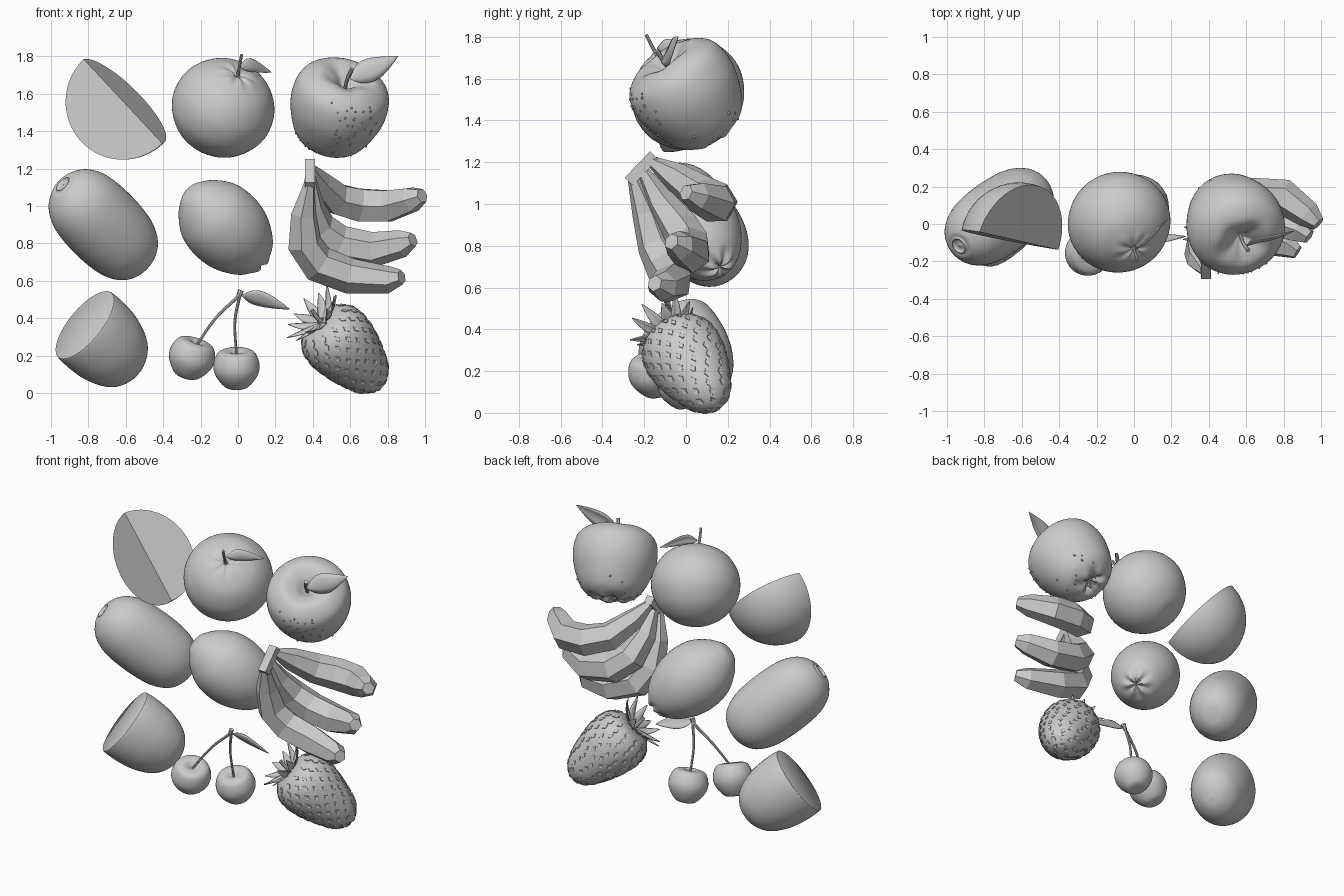
import bpy, bmesh, random
from math import pi, sin, cos, radians
from mathutils import Vector, Matrix

if "Cube" in bpy.data.objects:
    bpy.data.objects.remove(bpy.data.objects["Cube"])

random.seed(4)
V = Vector


def spline(pts, n=5):
    """Catmull-Rom through the points."""
    p = [V(q) for q in pts]
    p = [p[0] * 2 - p[1]] + p + [p[-1] * 2 - p[-2]]
    out = []
    for i in range(1, len(p) - 2):
        a, b, c, d = p[i - 1:i + 3]
        for k in range(n):
            t = k / n
            out.append(0.5 * (2 * b + (c - a) * t + (2 * a - 5 * b + 4 * c - d) * t * t
                              + (3 * b - a - 3 * c + d) * t ** 3))
    return out + [p[-2]]


def make(name, parts, smooth=40, thick=0):
    """One object from (verts, faces) pieces; smooth=0 keeps flat faces."""
    vs, fs = [], []
    for v, f in parts:
        fs += [[i + len(vs) for i in q] for q in f]
        vs += v
    me = bpy.data.meshes.new(name)
    me.from_pydata([tuple(v) for v in vs], [], fs)
    bm = bmesh.new()
    bm.from_mesh(me)
    bmesh.ops.remove_doubles(bm, verts=bm.verts, dist=0.0003)
    bmesh.ops.recalc_face_normals(bm, faces=bm.faces)
    bm.to_mesh(me)
    bm.free()
    if smooth:
        me.polygons.foreach_set("use_smooth", [True] * len(me.polygons))
        me.set_sharp_from_angle(angle=radians(smooth))
    ob = bpy.data.objects.new(name, me)
    bpy.context.collection.objects.link(ob)
    if thick:
        ob.modifiers.new("thickness", 'SOLIDIFY').thickness = thick
    return ob


def skin(rings, closed=True, caps=True):
    n = len(rings[0])
    vs = [v for r in rings for v in r]
    fs = [[i * n + j, i * n + (j + 1) % n, (i + 1) * n + (j + 1) % n, (i + 1) * n + j]
          for i in range(len(rings) - 1) for j in range(n if closed else n - 1)]
    if closed and caps:
        fs += [list(range(n)), list(range(len(vs) - n, len(vs)))]
    return vs, fs


def frame(origin, axis):
    return Matrix.Translation(origin) @ V(axis).to_track_quat('Z', 'Y').to_matrix().to_4x4()


def lathe(prof, origin, axis, segs=48, lobes=(), flat_cap=False, squash=1):
    """Revolve (r, h) about the axis; lobes = (end sign, count, depth, reach)."""
    m = frame(origin, axis)
    pts = spline(prof)
    if flat_cap:
        pts.append(V((0, prof[-1][1])))
    rings = []
    for p in pts:
        r = max(p[0], 0)
        ring = []
        for j in range(segs):
            a, h = 2 * pi * j / segs, p[1]
            for sign, count, depth, reach in lobes:
                x = r / reach
                if x < 1 and h * sign > 0:
                    h += depth * sign * 4 * x * (1 - x) * cos(count * a)
            ring.append(m @ V((r * cos(a) * squash, r * sin(a), h)))
        rings.append(ring)
    return skin(rings, caps=False)


def tube(pts, radii, sides=8):
    p = [V(q) for q in pts]
    ref = (p[len(p) // 2] - p[0]).cross(p[-1] - p[len(p) // 2])
    if ref.length < 1e-5:
        ref = V((1, 0.1, 0))
    rings = []
    for i, c in enumerate(p):
        t = (p[min(i + 1, len(p) - 1)] - p[max(i - 1, 0)]).normalized()
        u = t.cross(ref).normalized()
        w = t.cross(u)
        rings.append([c + radii[i] * (u * cos(2 * pi * (j + .5) / sides) + w * sin(2 * pi * (j + .5) / sides))
                      for j in range(sides)])
    return skin(rings)


def stem(pts, r0, r1):
    p = spline(pts, 4)
    n = len(p) - 1
    return tube(p, [r0 + (r1 - r0) * i / n for i in range(n + 1)])


def leaf(pts, half, side):
    """Pointed blade along a spine, edges folded up a little."""
    p = spline(pts, 4)
    side, n = V(side).normalized(), len(p) - 1
    up = side.cross(p[-1] - p[0]).normalized()
    rows = []
    for i, c in enumerate(p):
        w = half * (0.03 + sin(pi * (i / n) ** 0.9))
        rows.append([c + side * w * k + up * w * 0.25 * abs(k) for k in (-1, -.5, 0, .5, 1)])
    return skin(rows, closed=False)


# Citrus wedge: two half-disc cuts sharing a straight edge
M, R = V((-.615, -.09, 1.56)), .312
e = V((.42, -.095, -.45)).normalized()
d1, d2 = V((-.26, .04, -.23)), V((.1, .31, .03))
u = (d1 - e * d1.dot(e)).normalized()
d2 = (d2 - e * d2.dot(e)).normalized()
v = (d2 - u * d2.dot(u)).normalized()
sweep = u.angle(d2)
rows = [[M + R * (cos(pi * j / 32) * e + sin(pi * j / 32) * (cos(sweep * i / 16) * u + sin(sweep * i / 16) * v))
         for j in range(33)] for i in range(17)]
wv, wf = skin(rows, closed=False)
wf += [list(range(33)), list(range(16 * 33, 17 * 33))]
make("citrus_wedge", [(wv, wf)], 35)

# Orange
make("orange", [lathe([(0, -.255), (.1, -.243), (.2, -.178), (.262, -.08), (.276, .01), (.255, .1), (.19, .188),
                       (.1, .237), (.04, .243), (0, .228)], (-.08, .01, 1.525), (.33, -.59, .73), 64,
                      [(1, 7, .004, .12)])])
make("orange_stem", [stem([(-.002, -.125, 1.69), (.008, -.16, 1.75), (.02, -.19, 1.81)], .009, .008)])
make("orange_leaf", [leaf([(.01, -.14, 1.745), (.08, -.09, 1.755), (.18, .025, 1.715)], .036, (-.1, .1, 1))], 60, .004)

# Apple
A = V((.533, .01, 1.525))
apple = make("apple", [lathe([(0, -.2), (.04, -.222), (.1, -.243), (.185, -.19), (.245, -.06), (.262, .05), (.238, .15),
                              (.155, .208), (.075, .185), (.025, .14), (0, .12)], A, (.25, -.55, .8), 64,
                             [(-1, 5, .01, .14), (1, 5, .004, .2)])])
make("apple_stem", [stem([(.57, -.06, 1.62), (.585, -.105, 1.68), (.61, -.14, 1.735)], .009, .012)])
make("apple_leaf", [leaf([(.60, -.12, 1.68), (.67, -.1, 1.715), (.76, -.08, 1.75), (.855, -.04, 1.80)],
                         .062, (-.35, .1, .9))], 60, .004)

# Apple speckles, mostly round the base and down the front right
axis = V((.25, -.55, .8)).normalized()
low, stripe = [], []
for p in apple.data.vertices:
    h = (p.co - A).dot(axis)
    if -.235 < h < -.12:
        low.append(p.co)
    elif .5 < p.co.x < .74 and p.co.y < -.12 and -.13 < h < .17:
        stripe.append(p.co)
speckles = []
for c in random.sample(low, 60) + random.sample(stripe, 28):
    r = random.uniform(.004, .009)
    speckles.append(lathe([(0, -r), (r * .8, -r * .6), (r * .8, r * .6), (0, r)], c, axis, 6))
make("apple_speckles", speckles)

# Whole kiwi, half kiwi, lemon
make("kiwi", [lathe([(0, -.345), (.08, -.335), (.155, -.28), (.203, -.17), (.218, 0), (.205, .17), (.16, .275),
                     (.09, .332), (.055, .338), (.045, .346), (.032, .334), (.012, .334), (0, .34)],
                    (-.72, .04, .90), (-.62, -.45, .62), squash=.93)])
make("half_kiwi", [lathe([(0, -.415), (.085, -.398), (.165, -.335), (.215, -.22), (.232, -.1), (.23, -.012), (.222, 0)],
                         (-.82, -.05, .365), (-.64, -.42, .58), flat_cap=True, squash=.85)], 40)
make("lemon", [lathe([(0, -.292), (.03, -.305), (.07, -.294), (.14, -.235), (.2, -.12), (.22, 0), (.202, .12),
                      (.145, .215), (.085, .272), (.05, .292), (0, .299)], (-.07, .03, .89), (-.62, -.44, .63), 60,
                     [(-1, 6, .01, .11)])])

# Bananas: faceted hexagonal tubes hanging from one stalk
bananas = [
    [(.39, -.16, 1.2), (.43, -.05, 1.13), (.52, .08, 1.04), (.65, .15, 1.005), (.80, .145, 1.0), (.93, .05, 1.035),
     (.985, 0, 1.055)],
    [(.385, -.205, 1.155), (.39, -.12, 1.01), (.43, -.03, .885), (.54, .02, .80), (.72, .025, .765), (.88, -.03, .80),
     (.935, -.07, .82)],
    [(.38, -.25, 1.12), (.35, -.19, .96), (.355, -.14, .80), (.43, -.09, .69), (.60, -.065, .625), (.81, -.11, .605),
     (.875, -.15, .62)]]
for i, path in enumerate(bananas):
    make(f"banana_{i + 1}", [tube(path, [.03, .07, .094, .1, .096, .073, .04], 6)], 0)
bpy.ops.mesh.primitive_cube_add(size=1, location=(.385, -.213, 1.17), rotation=(radians(-44), 0, 0))
stalk = bpy.context.object
stalk.name = "banana_stalk"
stalk.scale = (.055, .055, .175)

# Cherries with joined stems and a leaf
cherry = [(0, -.108), (.06, -.1), (.11, -.04), (.124, .02), (.1, .085), (.055, .1), (.018, .085), (0, .07)]
joint = (.01, -.085, .525)
for i, (c, ax, base, mid) in enumerate([
        ((-.25, -.15, .185), (.3, -.25, .9), (-.222, -.17, .255), (-.12, -.12, .40)),
        ((-.008, -.01, .13), (0, -.3, .95), (-.008, -.035, .205), (-.017, -.06, .38))]):
    make(f"cherry_{i + 1}", [lathe(cherry, c, ax, 32)])
    make(f"cherry_stem_{i + 1}", [stem([base, mid, joint], .007, .009)])
make("cherry_joint", [stem([(.002, -.085, .51), (.008, -.09, .53), (.016, -.09, .55)], .013, .016)])
make("cherry_leaf", [leaf([(.02, -.09, .525), (.12, -.085, .5), (.275, -.065, .45)], .045, (.3, -.5, .8))], 60, .004)

# Strawberry body
B, ax = V((.45, -.07, .375)), V((-.61, -.42, .67)).normalized()
body = [(0, -.51), (.055, -.492), (.115, -.43), (.165, -.3), (.193, -.17), (.183, -.065), (.12, 0), (0, .01)]
make("strawberry", [lathe(body, B, ax)])

# Seeds: raised diamonds in staggered rows
m, prof = frame(B, ax), spline(body, 20)
seeds, travel, row = [], 0, 0
for i in range(1, len(prof) - 1):
    travel += (prof[i] - prof[i - 1]).length
    if travel < .046 * (row + .8) or prof[i][1] > -.01:
        continue
    row += 1
    r, h = prof[i]
    t = (prof[i + 1] - prof[i - 1]).normalized()
    count = max(4, round(2 * pi * r / .075))
    for k in range(count):
        a = 2 * pi * (k + row % 2 / 2) / count
        out, tang = V((cos(a), sin(a), 0)), V((-sin(a), cos(a), 0))
        along = out * t[0] + V((0, 0, t[1]))
        nrm = out * t[1] - V((0, 0, t[0]))
        c = out * r + V((0, 0, h))
        rim = [along * .022, tang * .014, along * -.022, tang * -.014]
        sets = [[c + q * s + nrm * z for q in rim] for s, z in ((1, -.004), (.95, .003), (.6, .001))]
        seeds.append(skin([[m @ q for q in ring] for ring in sets]))
make("strawberry_seeds", seeds, 0)

# Strawberry leafy cap and stem
cap = []
for i in range(12):
    a = 2 * pi * i / 12
    d = m.to_3x3() @ V((cos(a), sin(a), 0))
    reach, lift = random.uniform(.15, .2), random.uniform(.05, .12)
    cap.append(leaf([B + ax * .012 + d * .015, B + ax * .035 + d * .09, B + ax * lift + d * reach], .028, ax.cross(d)))
make("strawberry_cap", cap, 60, .005)
make("strawberry_stem", [stem([B, B + ax * .05, B + ax * .09 + V((0, 0, .01))], .014, .011)])
